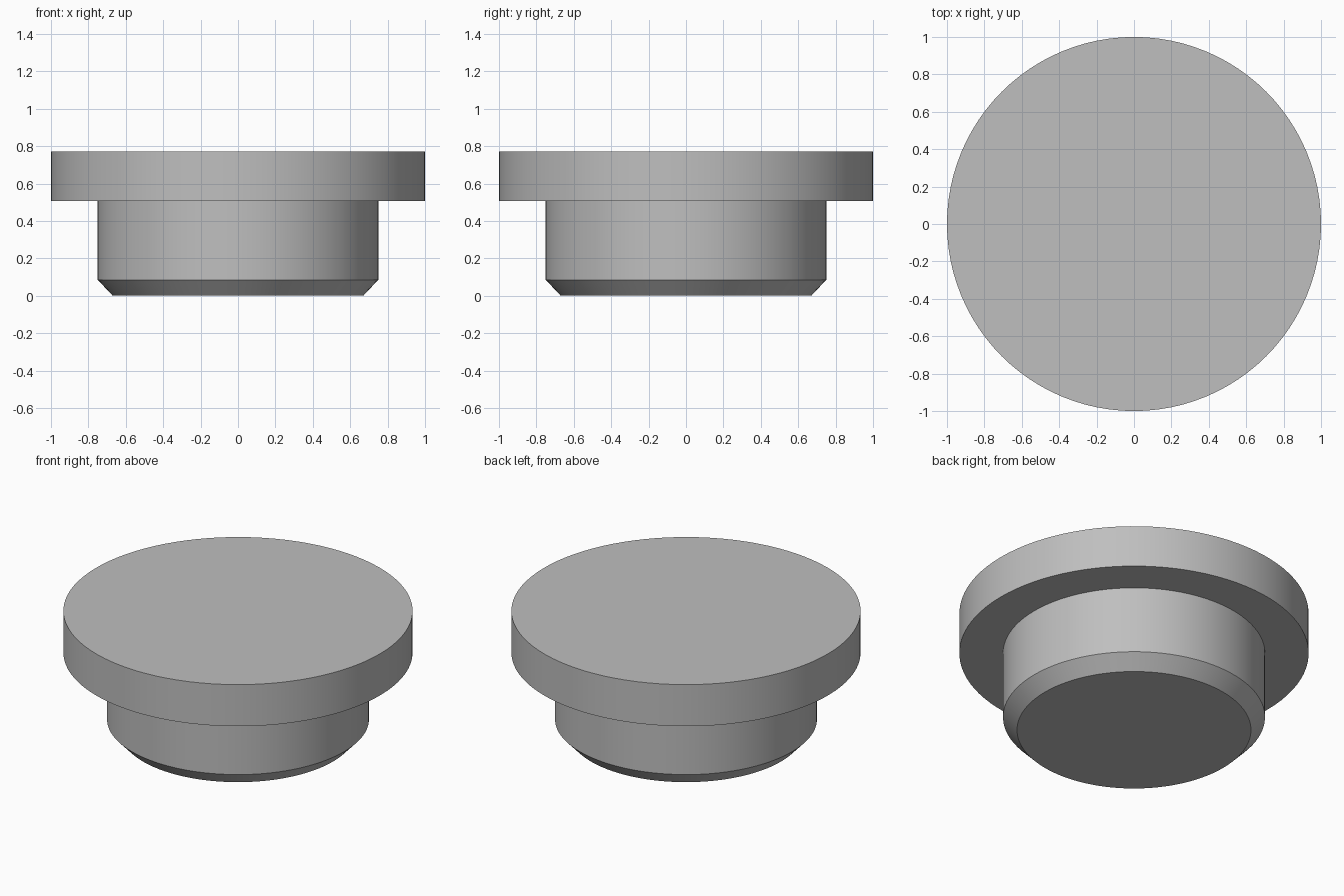
import bpy
import bmesh
import math

if "Cube" in bpy.data.objects:
    bpy.data.objects.remove(bpy.data.objects["Cube"])

GREY = (0.52, 0.52, 0.52, 1.0)
SEGMENTS = 96

# Single plain grey finish
grey = bpy.data.materials.new("plain_grey")
grey.use_nodes = True
grey.diffuse_color = GREY
grey.node_tree.nodes["Principled BSDF"].inputs["Base Color"].default_value = GREY


def turned_part(name, profile):
    """Lathe a (radius, height) profile into a closed solid with flat caps."""
    bm = bmesh.new()
    rings = []
    for radius, height in profile:
        ring = bmesh.ops.create_circle(bm, segments=SEGMENTS, radius=radius)["verts"]
        for v in ring:
            v.co.z = height
        rings.append(ring)
    for low, high in zip(rings, rings[1:]):
        for i in range(SEGMENTS):
            j = (i + 1) % SEGMENTS
            bm.faces.new((low[i], low[j], high[j], high[i]))
    bm.faces.new(rings[0])
    bm.faces.new(rings[-1])
    bmesh.ops.recalc_face_normals(bm, faces=bm.faces)
    mesh = bpy.data.meshes.new(name)
    bm.to_mesh(mesh)
    bm.free()
    mesh.materials.append(grey)
    obj = bpy.data.objects.new(name, mesh)
    bpy.context.collection.objects.link(obj)
    bpy.ops.object.select_all(action="DESELECT")
    obj.select_set(True)
    bpy.context.view_layer.objects.active = obj
    bpy.ops.object.shade_smooth_by_angle(angle=math.radians(30))
    return obj


# One solid: chamfered plug, flat shoulder and wide flange
turned_part("flanged_plug", [
    (0.67, 0.0), (0.75, 0.085),   # chamfer
    (0.75, 0.507),                # plug wall
    (1.0, 0.507), (1.0, 0.77),    # shoulder and flange rim
])
